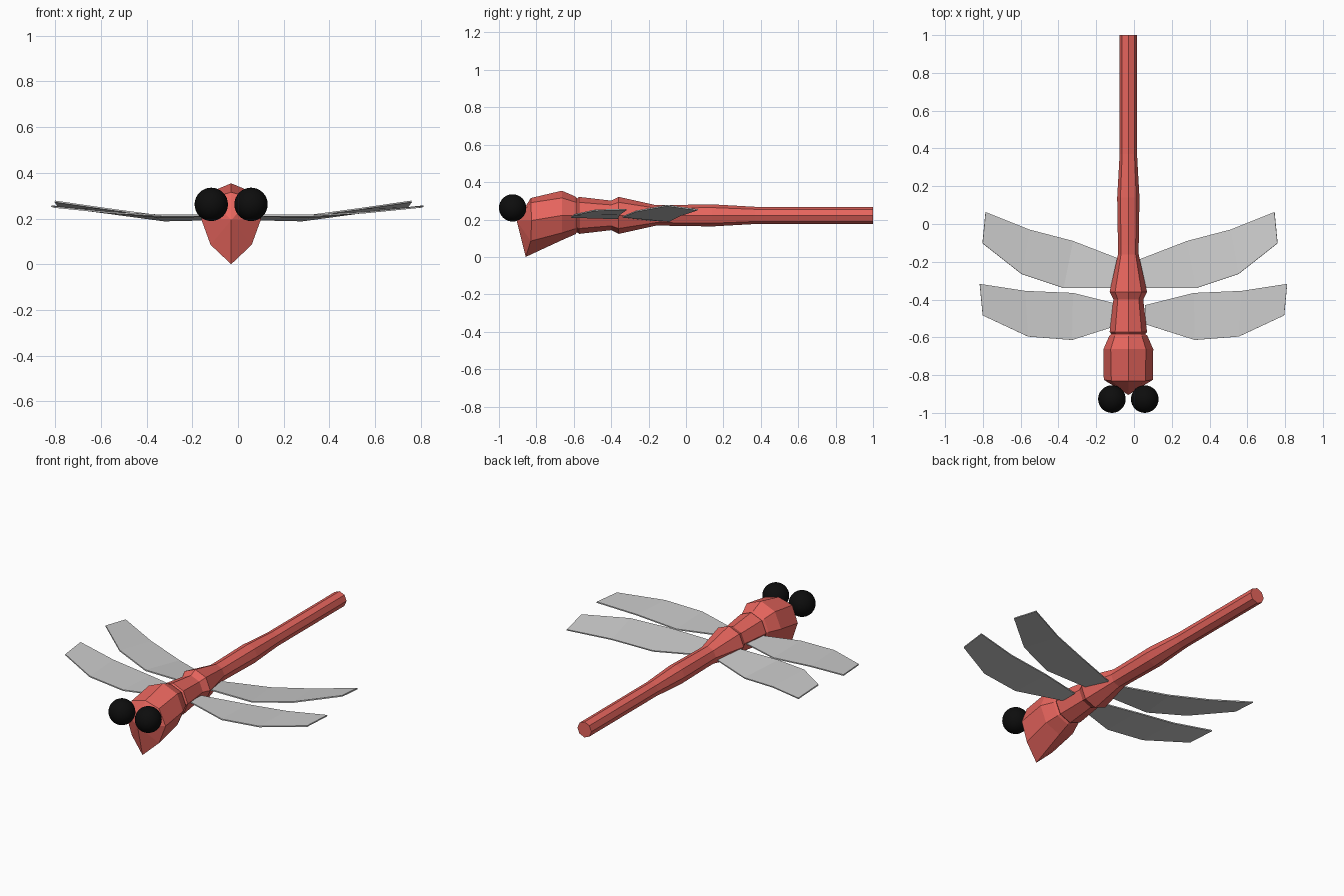
import bpy, bmesh, math

if "Cube" in bpy.data.objects:
    bpy.data.objects.remove(bpy.data.objects["Cube"])

BODY_X, BODY_Z, SIDES = -0.03, 0.222, 8


def material(name, color):
    m = bpy.data.materials.new(name)
    m.diffuse_color = color
    m.use_nodes = True
    m.node_tree.nodes["Principled BSDF"].inputs["Base Color"].default_value = m.diffuse_color
    return m


def mesh_object(name, verts, faces, mat=None):
    bm = bmesh.new()
    vs = [bm.verts.new(v) for v in verts]
    for f in faces:
        bm.faces.new([vs[i] for i in f])
    bmesh.ops.recalc_face_normals(bm, faces=bm.faces[:])
    me = bpy.data.meshes.new(name)
    bm.to_mesh(me)
    bm.free()
    ob = bpy.data.objects.new(name, me)
    bpy.context.collection.objects.link(ob)
    if mat:
        me.materials.append(mat)
    return ob


def ring(y, r):
    # octagon with a corner pointing straight up
    return [(BODY_X + r * math.sin(k * math.tau / SIDES), y,
             BODY_Z + r * math.cos(k * math.tau / SIDES)) for k in range(SIDES)]


red = material("body_red", (0.8, 0.13, 0.11, 1))
black = material("eye_black", (0.004, 0.004, 0.004, 1))

# Body: face ring with a pulled-down chin, then round rings back to the tail
face = [(0, -0.83, 0.315), (0.09, -0.83, 0.29), (0.13, -0.825, 0.195),
        (0.09, -0.83, 0.085), (0, -0.857, 0.0),
        (-0.09, -0.83, 0.085), (-0.13, -0.825, 0.195), (-0.09, -0.83, 0.29)]
verts = [(BODY_X + x, y, z) for x, y, z in face]
profile = [(-0.663, 0.132), (-0.592, 0.101), (-0.582, 0.09), (-0.572, 0.099),
           (-0.40, 0.079), (-0.36, 0.099), (-0.162, 0.055), (-0.11, 0.055),
           (0.14, 0.059), (0.37, 0.046), (1.0, 0.046)]
for y, r in profile:
    verts += ring(y, r)
faces = []
for i in range(len(profile)):
    for k in range(SIDES):
        a, b = i * SIDES + k, i * SIDES + (k + 1) % SIDES
        faces.append((a, b, b + SIDES, a + SIDES))
faces.append(range(len(verts) - SIDES, len(verts)))
# pointed snout fan and flat tail end
verts.append((BODY_X, -0.905, 0.193))
faces += [(k, (k + 1) % SIDES, len(verts) - 1) for k in range(SIDES)]
mesh_object("body", verts, faces, red)

# Eyes
for side, label in ((-1, "left"), (1, "right")):
    bpy.ops.mesh.primitive_uv_sphere_add(
        segments=32, ring_count=16, radius=0.073,
        location=(BODY_X + side * 0.087, -0.927, 0.262))
    eye = bpy.context.object
    eye.name = "eye_" + label
    eye.data.materials.append(black)
    bpy.ops.object.shade_smooth()

# Wings: stations are (lead x, y, z, trail x, y, z) from root to tip
wings = {
    "front": (-0.003, [(0.06, -0.53, 0.213, 0.06, -0.43, 0.213),
                       (0.325, -0.614, 0.213, 0.32, -0.365, 0.205),
                       (0.558, -0.596, 0.226, 0.573, -0.354, 0.228),
                       (0.798, -0.484, 0.25, 0.814, -0.317, 0.254)]),
    "rear": (-0.021, [(0.03, -0.339, 0.213, 0.03, -0.195, 0.197),
                      (0.352, -0.339, 0.215, 0.302, -0.09, 0.191),
                      (0.574, -0.265, 0.245, 0.532, -0.03, 0.222),
                      (0.781, -0.102, 0.275, 0.765, 0.063, 0.252)]),
}
for pair, (cx, stations) in wings.items():
    for side, label in ((-1, "left"), (1, "right")):
        pts = []
        for lx, ly, lz, tx, ty, tz in stations:
            pts += [(cx + side * lx, ly, lz), (cx + side * tx, ty, tz)]
        quads = [(i, i + 2, i + 3, i + 1) for i in range(0, len(pts) - 2, 2)]
        wing = mesh_object(f"{pair}_wing_{label}", pts, quads)
        mod = wing.modifiers.new("thickness", "SOLIDIFY")
        mod.thickness = 0.007
        mod.offset = 0
